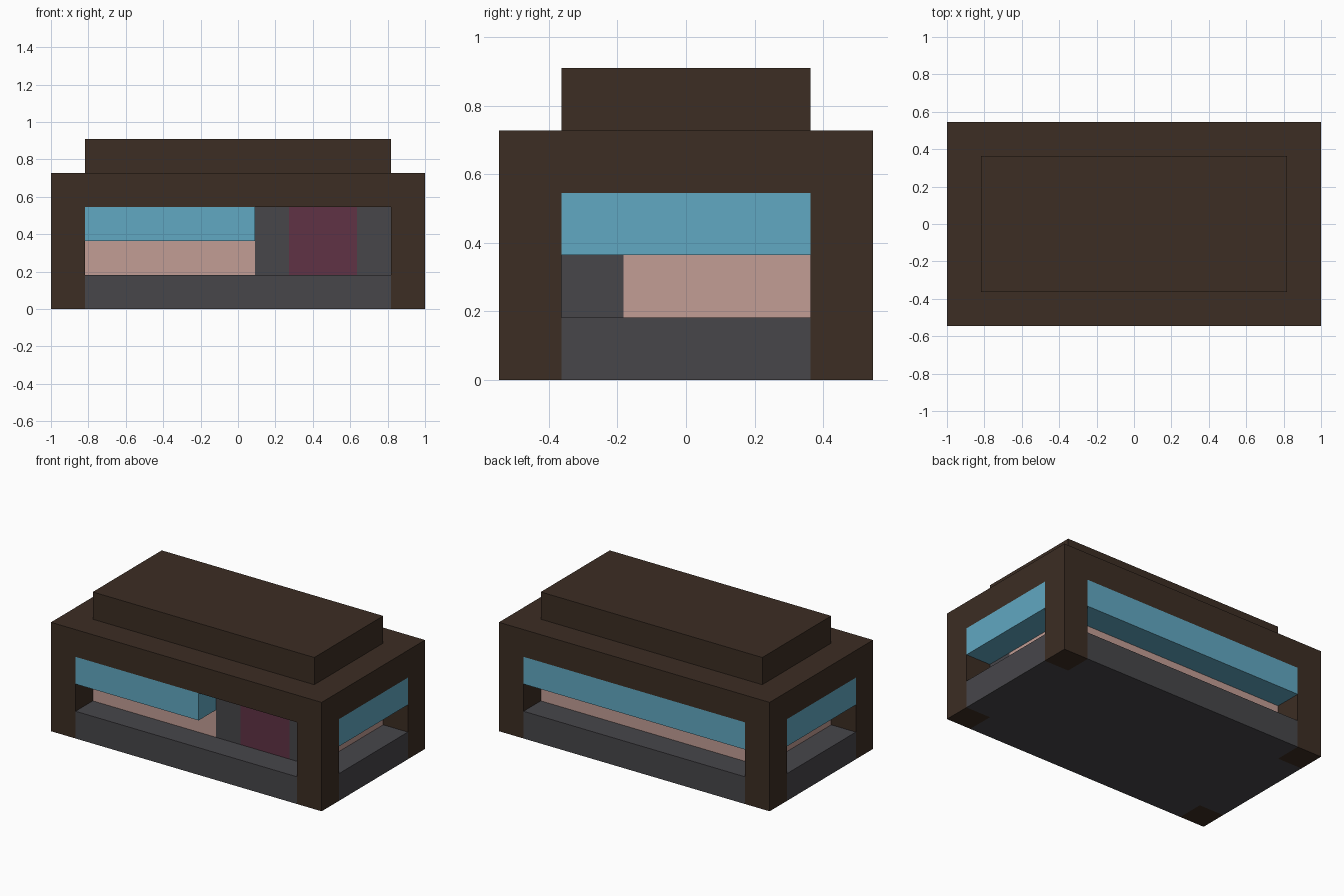
import bpy
import bmesh

if "Cube" in bpy.data.objects:
    bpy.data.objects.remove(bpy.data.objects["Cube"], do_unlink=True)

U = 2 / 11  # one building block; the model is 11 x 6 x 5 blocks


def material(name, srgb):
    color = [((c / 255 + 0.055) / 1.055) ** 2.4 for c in srgb] + [1]
    mat = bpy.data.materials.new(name)
    mat.use_nodes = True
    mat.diffuse_color = color
    bsdf = next(n for n in mat.node_tree.nodes if n.type == "BSDF_PRINCIPLED")
    bsdf.inputs["Base Color"].default_value = color
    return mat


brown = material("dark brown wood", (60, 45, 35))
grey = material("dark grey stone", (71, 70, 74))
blue = material("awning blue", (97, 168, 194))
pink = material("pale pink wall", (194, 157, 149))
plum = material("plum door", (96, 50, 69))


def prism(name, outline, z0, z1, mat):
    """Extrude a flat outline, given in blocks, from z0 up to z1."""
    bm = bmesh.new()
    base = bm.faces.new([bm.verts.new((x * U, y * U, z0 * U)) for x, y in outline])
    top = bmesh.ops.extrude_face_region(bm, geom=[base])["geom"]
    verts = [v for v in top if isinstance(v, bmesh.types.BMVert)]
    bmesh.ops.translate(bm, verts=verts, vec=(0, 0, (z1 - z0) * U))
    bmesh.ops.recalc_face_normals(bm, faces=bm.faces)
    mesh = bpy.data.meshes.new(name)
    bm.to_mesh(mesh)
    bm.free()
    mesh.materials.append(mat)
    obj = bpy.data.objects.new(name, mesh)
    bpy.context.collection.objects.link(obj)
    return obj


def box(name, x0, x1, y0, y1, z0, z1, mat):
    return prism(name, [(x0, y0), (x1, y0), (x1, y1), (x0, y1)], z0, z1, mat)


X, Y = 5.5, 3      # outer half sizes
IX, IY = 4.5, 2    # half sizes inside the corner posts

# Stone floor, notched at the corners for the posts
corner = [(IX, Y), (IX, IY), (X, IY)]
floor = []
for sx, sy in ((1, 1), (1, -1), (-1, -1), (-1, 1)):
    pts = [(sx * x, sy * y) for x, y in corner]
    floor += pts if sx * sy > 0 else pts[::-1]
prism("stone_floor", floor, 0, 1, grey)

# Corner posts
for side, sx in (("left", 1), ("right", -1)):
    for end, sy in (("front", -1), ("back", 1)):
        xs = sorted((sx * IX, sx * X))
        ys = sorted((sy * IY, sy * Y))
        box(f"{end}_{side}_post", *xs, *ys, 0, 3, brown)

# Stepped roof
box("lower_roof", -X, X, -Y, Y, 3, 4, brown)
box("upper_roof", -IX, IX, -IY, IY, 4, 5, brown)

# Room walls, leaving the front left part for the entrance
room = [(-IX, -IY), (0.5, -IY), (0.5, -1), (IX, -1), (IX, IY), (-IX, IY)]
prism("room_walls", room, 1, 3, pink)

# Entrance wall with a door
box("entrance_wall_inner", 0.5, 1.5, -IY, -1, 1, 3, grey)
box("door", 1.5, 3.5, -IY, -1, 1, 3, plum)
box("entrance_wall_outer", 3.5, IX, -IY, -1, 1, 3, grey)

# Hanging awnings between the posts; the front one stops before the entrance
box("front_awning", -IX, 0.5, -Y, -IY, 2, 3, blue)
box("back_awning", -IX, IX, IY, Y, 2, 3, blue)
box("left_awning", IX, X, -IY, IY, 2, 3, blue)
box("right_awning", -X, -IX, -IY, IY, 2, 3, blue)
